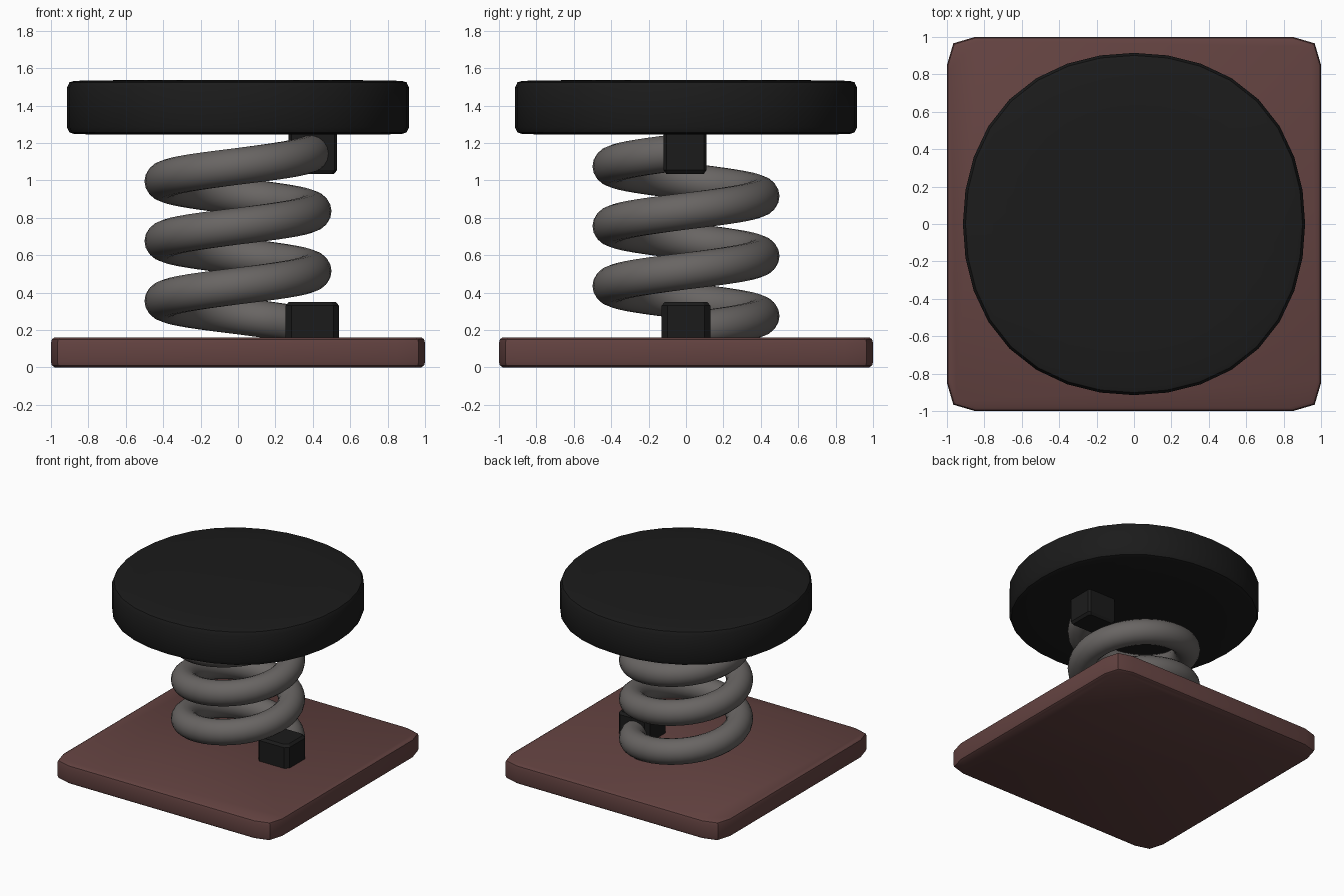
import bpy, bmesh
from math import sin, cos, pi, radians

if "Cube" in bpy.data.objects:
    bpy.data.objects.remove(bpy.data.objects["Cube"])


def material(name, rgb):
    m = bpy.data.materials.new(name)
    m.diffuse_color = (*rgb, 1)
    m.use_nodes = True
    m.node_tree.nodes["Principled BSDF"].inputs["Base Color"].default_value = m.diffuse_color
    return m


BROWN = material("brown", (0.125, 0.055, 0.052))
BLACK = material("black", (0.011, 0.011, 0.011))
STEEL = material("steel", (0.14, 0.13, 0.125))


def loft(name, rings, mat, angle=40):
    """Skin a list of equal-length point rings and cap both ends."""
    bm = bmesh.new()
    loops = [[bm.verts.new(p) for p in r] for r in rings]
    for a, b in zip(loops, loops[1:]):
        n = len(a)
        for i in range(n):
            j = (i + 1) % n
            bm.faces.new((a[i], a[j], b[j], b[i]))
    bm.faces.new(loops[0])
    bm.faces.new(loops[-1])
    bmesh.ops.recalc_face_normals(bm, faces=bm.faces)
    me = bpy.data.meshes.new(name)
    bm.to_mesh(me)
    bm.free()
    ob = bpy.data.objects.new(name, me)
    bpy.context.collection.objects.link(ob)
    me.materials.append(mat)
    if angle:
        bpy.ops.object.select_all(action='DESELECT')
        bpy.context.view_layer.objects.active = ob
        ob.select_set(True)
        bpy.ops.object.shade_smooth_by_angle(angle=radians(angle))
    return ob


def stack(outline, profile):
    """Outline scaled by each profile factor and placed at its height."""
    return [[(x * s, y * s, z) for x, y in outline] for s, z in profile]


# Base plate: square with two-step corners and softened rims
corner = [(1, 0.85), (0.966, 0.966), (0.85, 1)]
outline = []
for k in range(4):
    c, s = cos(k * pi / 2), sin(k * pi / 2)
    outline += [(x * c - y * s, x * s + y * c) for x, y in corner]
loft("base_plate", stack(outline, [(0.98, 0), (0.995, 0.01), (1, 0.03), (1, 0.13),
                                   (0.995, 0.15), (0.98, 0.16)]), BROWN)

# Top pad: 32-sided disc, slightly fuller on the diagonals
disc = []
for i in range(32):
    t = 2 * pi * i / 32
    r = 0.915 + 0.027 * sin(2 * t) ** 2
    disc.append((r * cos(t), r * sin(t)))
loft("top_pad", stack(disc, [(0.66, 1.244), (0.955, 1.247), (0.985, 1.256), (1, 1.285),
                             (1, 1.495), (0.985, 1.524), (0.955, 1.532), (0.66, 1.536)]), BLACK)

# Coil spring: three turns of round wire
TURNS, STEPS, SIDES = 3, 36, 18
rings = []
for i in range(TURNS * STEPS + 1):
    t = 2 * pi * i / STEPS
    z = 0.195 + 0.32 * i / STEPS
    ring = []
    for k in range(SIDES):
        a = 2 * pi * k / SIDES
        r = 0.4 + 0.1 * cos(a)
        ring.append((r * cos(t), r * sin(t), z + 0.1 * sin(a)))
    rings.append(ring)
loft("coil_spring", rings, STEEL)


def clamp(name, x0, x1, y0, y1, z_fixed, z_free, cut):
    """Block with chamfered corners, its free end slightly tapered."""
    cx, cy, hx, hy = (x0 + x1) / 2, (y0 + y1) / 2, (x1 - x0) / 2, (y1 - y0) / 2
    pts = [(hx, -hy + cut), (hx, hy - cut), (hx - cut, hy), (-hx + cut, hy),
           (-hx, hy - cut), (-hx, -hy + cut), (-hx + cut, -hy), (hx - cut, -hy)]
    d = 0.02 if z_free > z_fixed else -0.02
    levels = [(1, z_fixed), (1, z_free - d), (0.88, z_free)]
    loft(name, [[(cx + x * s, cy + y * s, z) for x, y in pts] for s, z in levels], BLACK, 0)


# Clamps holding the two spring ends
clamp("lower_clamp", 0.255, 0.54, -0.13, 0.13, 0.15, 0.35, 0.03)
clamp("upper_clamp", 0.27, 0.53, -0.12, 0.11, 1.26, 1.035, 0.015)
